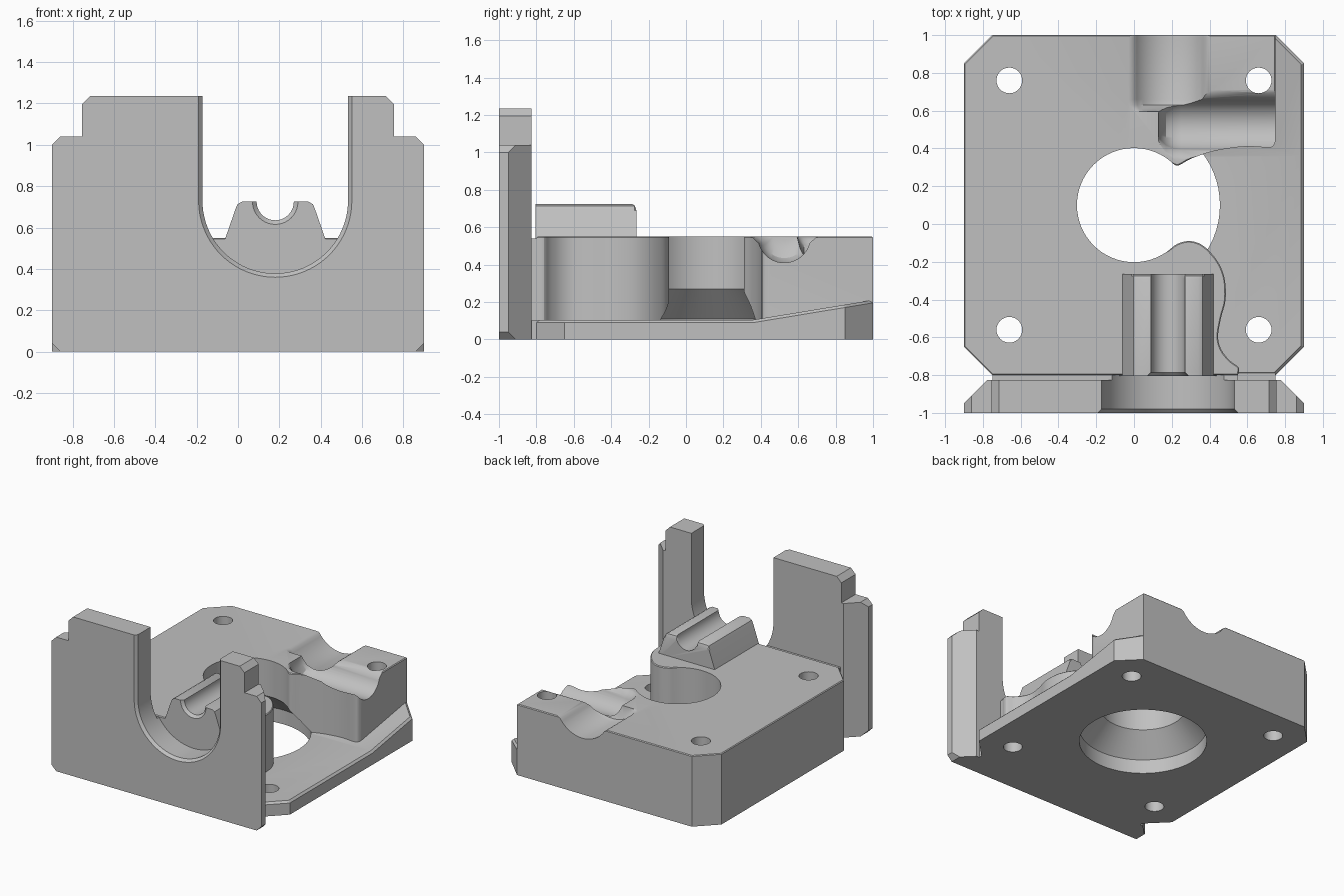
import bpy, bmesh, math
from mathutils import Vector

if "Cube" in bpy.data.objects:
    bpy.data.objects.remove(bpy.data.objects["Cube"])

grey = bpy.data.materials.new("plain grey")
grey.diffuse_color = (0.53, 0.53, 0.53, 1)
grey.use_nodes = True
grey.node_tree.nodes["Principled BSDF"].inputs["Base Color"].default_value = grey.diffuse_color


def loft(name, rings):
    """Closed solid through matching rings of points."""
    bm = bmesh.new()
    loops = [[bm.verts.new(p) for p in r] for r in rings]
    n = len(rings[0])
    for a, b in zip(loops, loops[1:]):
        for i in range(n):
            j = (i + 1) % n
            bm.faces.new((a[i], a[j], b[j], b[i]))
    bm.faces.new(loops[0][::-1])
    bm.faces.new(loops[-1])
    bmesh.ops.recalc_face_normals(bm, faces=bm.faces)
    me = bpy.data.meshes.new(name)
    bm.to_mesh(me)
    bm.free()
    me.materials.append(grey)
    ob = bpy.data.objects.new(name, me)
    bpy.context.collection.objects.link(ob)
    return ob


def prism(name, pts, axis, lo, hi):
    place = {'X': lambda p, t: (t, p[0], p[1]),
             'Y': lambda p, t: (p[0], t, p[1]),
             'Z': lambda p, t: (p[0], p[1], t)}[axis]
    return loft(name, [[place(p, t) for p in pts] for t in (lo, hi)])


def arc(cx, cy, r, a0, a1, n):
    return [(cx + r * math.cos(math.radians(a0 + (a1 - a0) * i / n)),
             cy + r * math.sin(math.radians(a0 + (a1 - a0) * i / n))) for i in range(n + 1)]


def rect(x0, y0, x1, y1):
    return [(x0, y0), (x1, y0), (x1, y1), (x0, y1)]


def spline(pts, n=4):
    """Smooth curve passing through the points."""
    p = [Vector(q) for q in [pts[0]] + pts + [pts[-1]]]
    out = []
    for a, b, c, d in zip(p, p[1:], p[2:], p[3:]):
        for i in range(n):
            t = i / n
            out.append(tuple(0.5 * (2 * b + (c - a) * t + (2 * a - 5 * b + 4 * c - d) * t ** 2
                                    + (3 * b - a - 3 * c + d) * t ** 3)))
    return out + [pts[-1]]


def boolean(ob, other, op='DIFFERENCE', keep=False):
    m = ob.modifiers.new("bool", 'BOOLEAN')
    m.operation, m.solver, m.object = op, 'EXACT', other
    dg = bpy.context.evaluated_depsgraph_get()
    ob.data = bpy.data.meshes.new_from_object(ob.evaluated_get(dg))
    ob.modifiers.clear()
    if not keep:
        bpy.data.objects.remove(other)


def chamfer_top(ob, size):
    bm = bmesh.new()
    bm.from_mesh(ob.data)
    bm.normal_update()
    edges = []
    for e in bm.edges:
        if len(e.link_faces) == 2:
            z = sorted(f.normal.z for f in e.link_faces)
            if z[1] > 0.9 and abs(z[0]) < 0.1:
                edges.append(e)
    bmesh.ops.bevel(bm, geom=edges, offset=size, segments=1, affect='EDGES', clamp_overlap=True)
    bm.to_mesh(ob.data)
    bm.free()


# Base slab with its rising right-hand ledge
outline = [(-0.75, -0.8), (0.75, -0.8), (0.9, -0.65), (0.9, 0.85),
           (0.75, 1), (-0.75, 1), (-0.9, 0.85), (-0.9, -0.65)]
slab = prism("slab", [(-0.9, 0), (1.1, 0), (1.1, 0.227), (0.36, 0.105), (-0.9, 0.105)], 'X', -0.5, 1)
boolean(slab, prism("outline", outline, 'Z', -0.1, 1), 'INTERSECT')
chamfer_top(slab, 0.015)

# Raised block with a scalloped right side
lower = spline([(0.55, -0.8), (0.555, -0.76), (0.51, -0.725), (0.465, -0.67), (0.445, -0.6),
                (0.46, -0.5), (0.485, -0.4), (0.48, -0.29), (0.45, -0.21), (0.40, -0.145),
                (0.35, -0.105), (0.29, -0.09), (0.23, -0.105), (0.18, -0.14)])
upper = spline([(0.2, 0.32), (0.235, 0.31), (0.3, 0.345), (0.4, 0.38), (0.5, 0.4), (0.6, 0.41),
                (0.7, 0.405), (0.735, 0.41), (0.75, 0.44)])
body = prism("body", [(-0.75, -0.8)] + lower + [(0.1, 0.1)] + upper
             + [(0.75, 1), (-0.75, 1), (-0.9, 0.85), (-0.9, -0.65)], 'Z', 0, 0.55)
chamfer_top(body, 0.008)
boolean(body, slab, 'UNION')

# Web joining the block to the front plate
web = prism("web", rect(-0.75, 0, 0.55, 0.54), 'Y', -0.84, -0.79)
boolean(web, prism("web_foot", rect(-0.75, 0, 0.75, 0.1), 'Y', -0.84, -0.785), 'UNION')


# U-shaped opening, flared at the front
def u_ring(y, r):
    pts = arc(0.18, 0.73, r, 180, 360, 40)
    return [(x, y, z) for x, z in pts + [(0.18 + r, 1.4), (0.18 - r, 1.4)]]


u_cut = loft("u_cutter", [u_ring(-1.01, 0.38), u_ring(-0.98, 0.352), u_ring(-0.8, 0.352)])
u_cut.hide_render = True
boolean(web, u_cut, keep=True)
boolean(body, web, 'UNION')

# Front plate with stepped, chamfered shoulders
half = [(0.86, 0), (0.9, 0.04), (0.9, 1.0), (0.86, 1.04), (0.755, 1.04), (0.755, 1.195), (0.715, 1.235)]
plate = prism("front_plate", half + [(-x, z) for x, z in reversed(half)], 'Y', -1, -0.825)
boolean(plate, u_cut)
for s in (-1, 1):
    boolean(plate, prism("side_cutter", [(s * 0.9, -0.95), (s * 0.74, -0.79), (s * 1.1, -0.79),
                                         (s * 1.1, -0.95)], 'Z', -0.1, 1.5))

# Central bore: wide mouth, cone, narrow neck
bore = [(-0.1, 0.455), (0.11, 0.455), (0.27, 0.302), (0.7, 0.302)]
boolean(body, loft("bore_cutter", [[(x, y, z) for x, y in arc(0, 0.1, r, 0, 360, 64)[:-1]]
                                   for z, r in bore]))

# Four screw holes
for x in (-0.66, 0.66):
    for y in (-0.56, 0.76):
        boolean(body, prism("screw_cutter", arc(x, y, 0.068, 0, 360, 32)[:-1], 'Z', -0.1, 0.7))


# Rod groove at the back and cross groove to the right, both with soft rims
def groove(c, r, cz, lip, a):
    mid = arc(c, cz, r, 180 + a, 360 - a, 20)
    w = lip
    left = [(c - w, 0.65), (c - w, 0.552), (c - w + 0.02, 0.546)]
    return left + mid + [(2 * c - p, z) for p, z in reversed(left)]


def end_scaled(pts, c, side, depth):
    return [(c + (p - c) * side, z if z > 0.55 else 0.55 - (0.55 - z) * depth) for p, z in pts]


back = groove(0.19, 0.225, 0.66, 0.225, 33)
steps = [(0.595, 0.85, 0.05), (0.61, 0.93, 0.55), (0.63, 0.98, 0.9), (0.66, 1, 1), (1.1, 1, 1)]
boolean(body, loft("back_groove_cutter", [[(p, y, z) for p, z in end_scaled(back, 0.19, s, d)]
                                          for y, s, d in steps]))
cross = groove(0.525, 0.14, 0.55, 0.19, 15)
steps = [(0.13, 0.5, 0.1), (0.145, 0.65, 0.5), (0.17, 0.83, 0.82), (0.21, 0.97, 0.97),
         (0.25, 1, 1), (0.85, 1, 1)]
boolean(body, loft("cross_groove_cutter", [[(x, p, z) for p, z in end_scaled(cross, 0.525, s, d)]
                                           for x, s, d in steps]))


# Saddle with a half-round channel
def saddle_ring(y, r, top=0.725):
    side = [(-0.078, 0.5), (-0.012, 0.69), (-0.002, 0.713), (0.02, 0.725)]
    pts = side + arc(0.18, 0.725, r, 180, 360, 20) + [(0.36 - x, z) for x, z in reversed(side)]
    return [(x, y, min(z, top)) for x, z in pts]


saddle = loft("saddle", [saddle_ring(-0.805, 0.11), saddle_ring(-0.785, 0.09),
                         saddle_ring(-0.29, 0.09), saddle_ring(-0.275, 0.09, 0.717),
                         saddle_ring(-0.265, 0.09, 0.69)])

# Smooth curved faces, keep crisp edges
for ob in (body, plate, saddle):
    bpy.ops.object.select_all(action='DESELECT')
    ob.select_set(True)
    bpy.context.view_layer.objects.active = ob
    bpy.ops.object.shade_smooth_by_angle(angle=math.radians(30))
